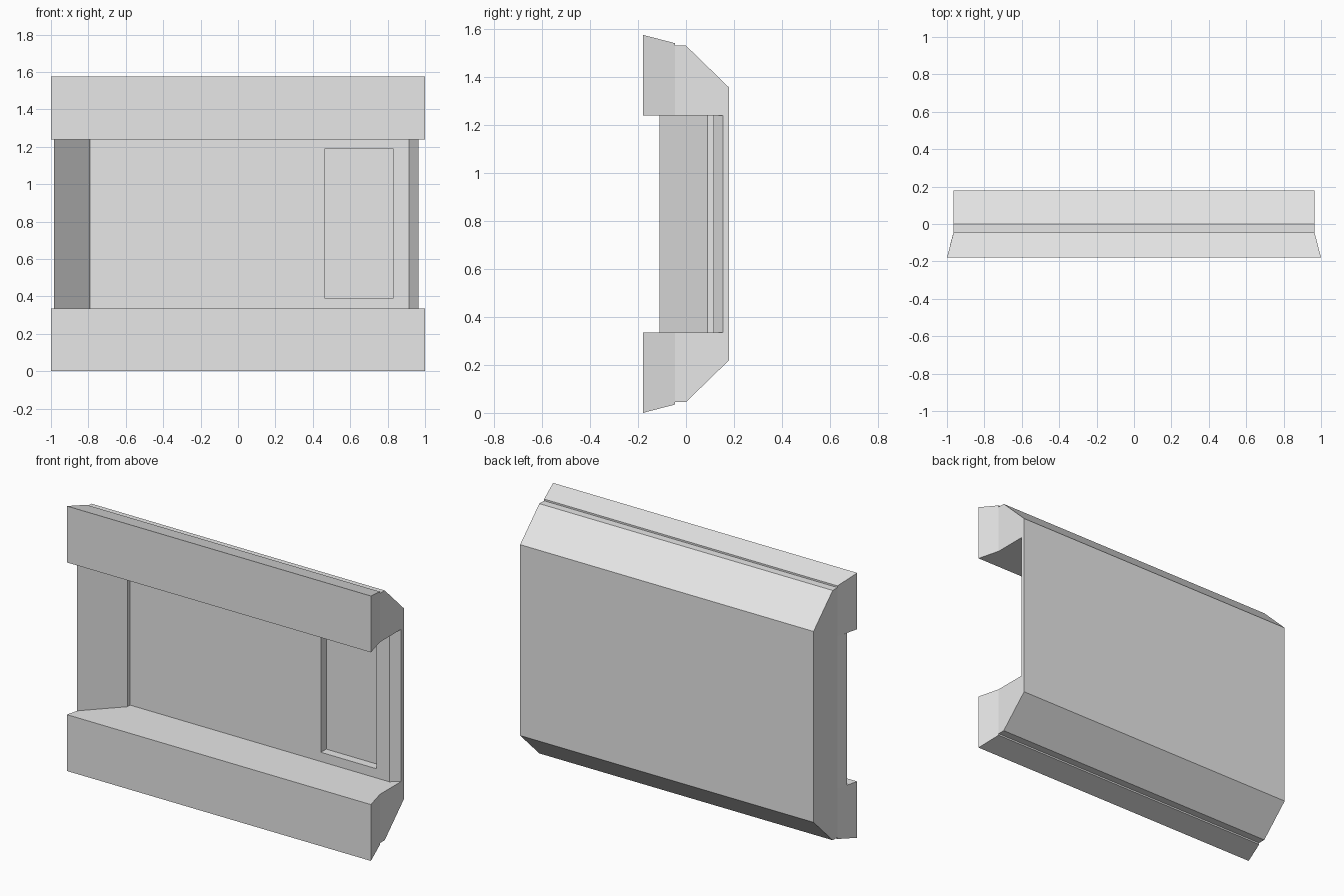
import bpy
import bmesh

cube = bpy.data.objects.get("Cube")
if cube:
    bpy.data.objects.remove(cube, do_unlink=True)

HEIGHT = 1.575
SILL, HEAD = 0.335, 1.24      # opening between the two beams
LIP, FRONT, BACK = -0.045, -0.18, 0.18

grey = bpy.data.materials.new("wall_grey")
grey.use_nodes = True
grey.diffuse_color = (0.8, 0.8, 0.8, 1)
grey.node_tree.nodes["Principled BSDF"].inputs["Base Color"].default_value = (0.8, 0.8, 0.8, 1)


def finish(bm, name):
    bmesh.ops.recalc_face_normals(bm, faces=bm.faces)
    mesh = bpy.data.meshes.new(name)
    bm.to_mesh(mesh)
    bm.free()
    mesh.materials.append(grey)
    obj = bpy.data.objects.new(name, mesh)
    bpy.context.collection.objects.link(obj)


def bridge(bm, a, b):
    """Join two matching vertex loops with quads."""
    for i in range(len(a)):
        j = (i + 1) % len(a)
        bm.faces.new((a[i], a[j], b[j], b[i]))


def beam(name, flip):
    """Long beam whose ends flare out towards the front."""
    profile = [(FRONT, HEAD), (FRONT, HEIGHT), (LIP, 1.54), (LIP, 1.53),
               (0, 1.53), (BACK, 1.355), (BACK, HEAD), (LIP, HEAD)]
    bm = bmesh.new()
    ends = []
    for side in (-1, 1):
        loop = [bm.verts.new((side * (1 if y == FRONT else 0.965), y,
                              HEIGHT - z if flip else z)) for y, z in profile]
        bm.faces.new(loop[:4] + loop[7:])   # flared part of the end
        bm.faces.new(loop[3:])              # straight part of the end
        ends.append(loop)
    bridge(bm, *ends)
    finish(bm, name)


beam("upper_beam", False)
beam("lower_beam", True)

# Wall between the beams, with a slanted cheek at one end and a bevel at the other
plan = [(-0.965, BACK), (-0.965, LIP), (-0.983, -0.11), (-0.79, 0.09),
        (-0.79, 0.115), (0.915, 0.115), (0.965, 0.155), (0.965, BACK)]
bm = bmesh.new()
low, high = ([bm.verts.new((x, y, z)) for x, y in plan] for z in (SILL, HEAD))
bm.faces.new(low)
bm.faces.new(high)
bridge(bm, low, high)
bmesh.ops.recalc_face_normals(bm, faces=bm.faces)

# Recessed door panel in the wall front
face = next(f for f in bm.faces
            if all(abs(v.co.y - 0.115) < 0.001 for v in f.verts))
bmesh.ops.inset_individual(bm, faces=[face], thickness=0.05)
for v in face.verts:
    v.co.x = 0.465 if v.co.x < 0 else 0.83
    v.co.z = 0.39 if v.co.z < HEIGHT / 2 else 1.19
pushed = bmesh.ops.extrude_face_region(bm, geom=[face])["geom"]
for v in pushed:
    if isinstance(v, bmesh.types.BMVert):
        v.co.y = 0.165
if face.is_valid:
    bm.faces.remove(face)
finish(bm, "recessed_wall")
